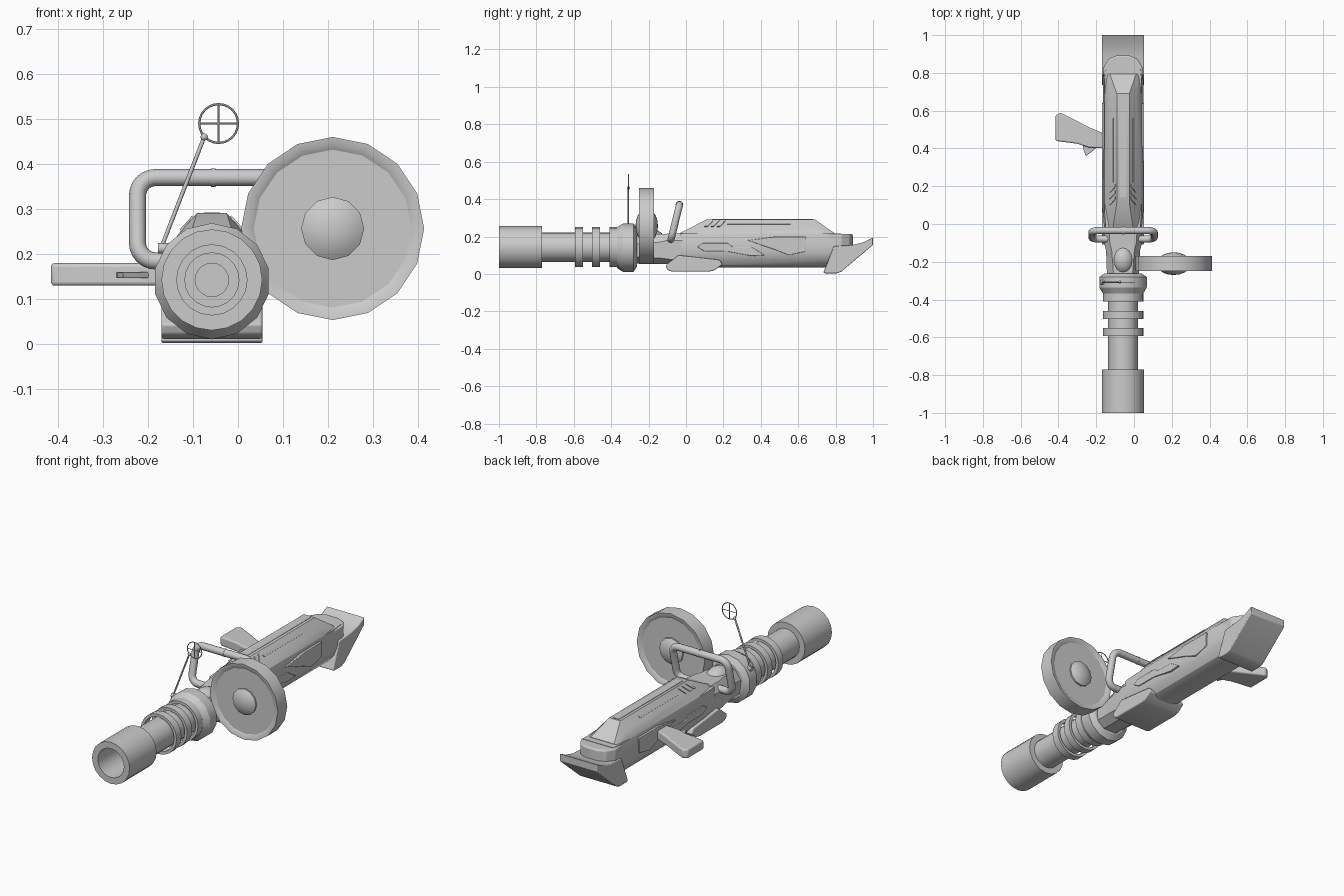
import bpy, bmesh, math
from mathutils import Vector, Matrix

if "Cube" in bpy.data.objects:
    bpy.data.objects.remove(bpy.data.objects["Cube"])

CX, CZ = -0.058, 0.143   # main axis of the launcher

metal = bpy.data.materials.new("plain grey metal")
metal.use_nodes = True
metal.diffuse_color = (0.6, 0.6, 0.6, 1)
metal.node_tree.nodes["Principled BSDF"].inputs["Base Color"].default_value = (0.6, 0.6, 0.6, 1)


def finish(name, bm, bevel=0, angle=30):
    bmesh.ops.remove_doubles(bm, verts=bm.verts, dist=1e-5)
    bmesh.ops.recalc_face_normals(bm, faces=bm.faces)
    mesh = bpy.data.meshes.new(name)
    bm.to_mesh(mesh)
    bm.free()
    mesh.materials.append(metal)
    obj = bpy.data.objects.new(name, mesh)
    bpy.context.collection.objects.link(obj)
    if bevel:
        mod = obj.modifiers.new("Bevel", "BEVEL")
        mod.width, mod.segments, mod.limit_method = bevel, 3, "ANGLE"
    bpy.ops.object.select_all(action="DESELECT")
    obj.select_set(True)
    bpy.context.view_layer.objects.active = obj
    bpy.ops.object.shade_smooth_by_angle(angle=math.radians(angle))
    return obj


def skin(bm, rings, caps=True):
    """Join equal-length rings of points into a tube."""
    loops = [[bm.verts.new(p) for p in ring] for ring in rings]
    n = len(loops[0])
    for a, b in zip(loops, loops[1:]):
        for i in range(n):
            bm.faces.new((a[i], a[(i + 1) % n], b[(i + 1) % n], b[i]))
    if caps:
        bm.faces.new(loops[0])
        bm.faces.new(loops[-1])


def revolve(name, profile, cx=CX, cz=CZ, sides=20, closed=False):
    """Turn (radius, y) points around an axis parallel to y."""
    bm = bmesh.new()
    pts = profile + profile[:1] if closed else profile
    turns = [math.tau * i / sides for i in range(sides)]
    skin(bm, [[(cx + r * math.sin(t), y, cz + r * math.cos(t)) for t in turns]
              for r, y in pts], caps=False)
    bmesh.ops.dissolve_degenerate(bm, dist=1e-6, edges=bm.edges)
    return finish(name, bm)


def loft(name, sections, bevel=0):
    """Mirrored half outlines (half width, z) placed along y."""
    bm = bmesh.new()
    skin(bm, [[(CX + w, y, z) for w, z in half] +
              [(CX - w, y, z) for w, z in reversed(half)] for y, half in sections])
    return finish(name, bm, bevel)


def prism(name, outline, lo, hi, axis, bevel=0):
    """Extrude an outline: axis x takes (y, z), axis z takes (x, y)."""
    bm = bmesh.new()
    place = (lambda p, d: (d, *p)) if axis == "x" else (lambda p, d: (*p, d))
    skin(bm, [[place(p, d) for p in outline] for d in (lo, hi)])
    return finish(name, bm, bevel)


def tube(name, points, radius, cyclic=False, sides=10):
    """Sweep a circle along a path."""
    pts = [Vector(p) for p in points]
    n, rings = len(pts), []
    for i, p in enumerate(pts):
        before = pts[i - 1] if i or cyclic else p
        after = pts[(i + 1) % n] if i < n - 1 or cyclic else p
        d = (after - before).normalized()
        u = d.cross(Vector((0, 1, 0))).normalized()
        v = d.cross(u)
        rings.append([p + radius * (u * math.cos(math.tau * k / sides) + v * math.sin(math.tau * k / sides))
                      for k in range(sides)])
    bm = bmesh.new()
    skin(bm, rings + rings[:1] if cyclic else rings, caps=not cyclic)
    return finish(name, bm, angle=50)


def ball(name, centre, size):
    bm = bmesh.new()
    bmesh.ops.create_uvsphere(bm, u_segments=16, v_segments=10, radius=1,
                              matrix=Matrix.Translation(centre) @ Matrix.Diagonal((*size, 1)))
    return finish(name, bm)


# Barrel and muzzle with a stepped bore
revolve("muzzle", [(0, -0.6), (0.037, -0.6), (0.037, -0.77), (0.078, -0.77), (0.078, -1),
                   (0.112, -1), (0.112, -0.77), (0.078, -0.77)])
revolve("barrel", [(0.06, -0.775), (0.079, -0.775), (0.079, -0.3), (0.06, -0.3)])
for i, y in enumerate((-0.593, -0.502, -0.41)):
    revolve(f"barrel_ring_{i + 1}", [(0.092, y), (0.107, y), (0.107, y + 0.042), (0.092, y + 0.042)],
            closed=True)
revolve("collar", [(0.07, -0.37), (0.108, -0.37), (0.129, -0.337), (0.129, -0.28),
                   (0.1, -0.262), (0, -0.262)], cz=0.14, sides=14)

# Receiver between collar and body
loft("receiver", [
    (-0.27, [(0.04, 0.055), (0.08, 0.09), (0.085, 0.16), (0.05, 0.21)]),
    (-0.14, [(0.04, 0.053), (0.085, 0.085), (0.09, 0.17), (0.06, 0.213)]),
    (-0.1, [(0.04, 0.053), (0.09, 0.08), (0.1, 0.18), (0.07, 0.215)]),
    (-0.02, [(0.05, 0.04), (0.095, 0.07), (0.1, 0.18), (0.075, 0.22)])])
ball("receiver_dome", (CX, -0.19, 0.185), (0.057, 0.075, 0.055))

# Main body: rounded lower half and a ridged cover
lower = [(0.045, 0.035), (0.075, 0.047), (0.096, 0.075), (0.107, 0.115), (0.107, 0.165), (0.097, 0.215)]
loft("lower_body", [(-0.03, [(w * 0.93, z) for w, z in lower]), (0.06, lower), (0.76, lower),
                    (0.83, [(w * 0.92, max(z, 0.09)) for w, z in lower])])
loft("top_cover", [
    (-0.03, [(0.095, 0.19), (0.09, 0.2), (0.075, 0.21), (0.055, 0.22)]),
    (0.11, [(0.1, 0.19), (0.097, 0.215), (0.07, 0.25), (0.033, 0.291)]),
    (0.69, [(0.1, 0.19), (0.097, 0.215), (0.07, 0.25), (0.033, 0.291)]),
    (0.795, [(0.1, 0.19), (0.096, 0.2), (0.085, 0.21), (0.07, 0.217)])])
prism("top_rail", [(CX - 0.018, 0.14), (CX + 0.018, 0.14), (CX + 0.018, 0.68), (CX - 0.018, 0.68)],
      0.288, 0.293, "z")
prism("rear_neck", [(CX + x, y) for x, y in ((-0.1, 0.76), (0.1, 0.76), (0.104, 0.83), (0.075, 0.875),
      (0.035, 0.892), (-0.035, 0.892), (-0.075, 0.875), (-0.104, 0.83))], 0.1, 0.213, "z", 0.008)

# Side panels, cover strips and vents, on both sides
front_panel = [(0.06, 0.145), (0.09, 0.165), (0.225, 0.165), (0.25, 0.145), (0.35, 0.145),
               (0.42, 0.1), (0.35, 0.096), (0.22, 0.12), (0.1, 0.12)]
rear_panel = [(0.33, 0.18), (0.475, 0.2), (0.64, 0.2), (0.64, 0.12), (0.55, 0.1),
              (0.475, 0.13), (0.4, 0.155)]
for side, s in (("left", 1), ("right", -1)):
    prism(f"front_side_panel_{side}", front_panel, CX + s * 0.09, CX + s * 0.112, "x", 0.003)
    prism(f"rear_side_panel_{side}", rear_panel, CX + s * 0.09, CX + s * 0.112, "x", 0.003)

    def on_slope(y, z, lift):
        return (CX + s * (0.07 - (z - 0.25) * 0.902 + lift), y, z + lift)
    strips = [("cover_strip", 0.22, 0.56, 0.263, 0.272, 0)]
    strips += [(f"vent_{k + 1}", 0.1 + k * 0.033, 0.115 + k * 0.033, 0.252, 0.283, 0.03) for k in range(3)]
    for label, y0, y1, z0, z1, lean in strips:
        bm = bmesh.new()
        skin(bm, [[on_slope(y, z, h) for y, z in ((y0, z0), (y1, z0), (y1 + lean, z1), (y0 + lean, z1))]
                  for h in (-0.002, 0.003)])
        finish(f"{label}_{side}", bm)

# Shoulder stock and under-body block
prism("shoulder_stock", [(0.735, 0.008), (0.745, 0.003), (0.805, 0.003), (0.83, 0.012), (1, 0.155),
                         (1, 0.195), (0.95, 0.17), (0.89, 0.155), (0.79, 0.148)],
      CX - 0.112, CX + 0.112, "x", 0.004)
prism("under_block", [(-0.11, 0.045), (-0.1, 0.022), (-0.075, 0.012), (0.12, 0.012), (0.15, 0.018),
                      (0.195, 0.05), (0.18, 0.075), (-0.04, 0.1)],
      CX - 0.112, CX + 0.112, "x", 0.006)

# Drum magazine with recessed faces and domed hubs
drum_y, drum_x, drum_z = -0.21, 0.21, 0.257
half = [(0.07, 0.03), (0.175, 0.03), (0.188, 0.038), (0.203, 0.04)]
revolve("drum_magazine", [(0, -0.24)] + [(r, drum_y - d) for r, d in half] +
        [(r, drum_y + d) for r, d in reversed(half)] + [(0, -0.18)], drum_x, drum_z, 16)
for label, s in (("front", -1), ("back", 1)):
    revolve(f"drum_hub_{label}", [(r, drum_y + s * d) for r, d in
            ((0.07, 0.025), (0.07, 0.038), (0.055, 0.048), (0.03, 0.057), (0, 0.06))],
            drum_x, drum_z, 12)

# Carry handle: rounded, leaning tube
corners = []
for cx, cz, start in ((-0.125, 0.225, 270), (-0.125, 0.33, 180), (0.125, 0.33, 90), (0.125, 0.225, 0)):
    for k in range(7):
        a = math.radians(start - 15 * k)
        corners.append((cx + 0.04 * math.cos(a), cz + 0.04 * math.sin(a)))
path = [(-0.08, 0.185)] + corners + [(0.08, 0.185)]
tube("carry_handle", [(CX + x, -0.08 + (z - 0.185) * 0.245, z) for x, z in path], 0.019, sides=12)
tube("handle_seam", [(-0.06, -0.035, 0.37), (-0.05, -0.035, 0.37)], 0.0205, sides=12)

# Ring sight on a slanted rod
sx, sy, sz, sr = -0.043, -0.308, 0.49, 0.043
tube("sight_ring", [(sx + sr * math.cos(math.tau * k / 24), sy, sz + sr * math.sin(math.tau * k / 24))
                    for k in range(24)], 0.0025, cyclic=True, sides=6)
tube("sight_cross_bar", [(sx - sr, sy, sz), (sx + sr, sy, sz)], 0.002, sides=6)
tube("sight_cross_post", [(sx, sy, sz - sr), (sx, sy, sz + sr)], 0.002, sides=6)
tube("sight_rod", [(-0.17, sy, 0.215), (-0.075, sy, 0.46)], 0.0045, sides=8)
ball("sight_joint", (-0.075, sy, 0.46), (0.008, 0.008, 0.008))
tube("sight_mount", [(-0.178, sy, 0.213), (-0.145, sy, 0.213)], 0.012, sides=10)

# Sideways pistol grip and trigger
prism("pistol_grip", [(-0.15, 0.4), (-0.15, 0.475), (-0.24, 0.513), (-0.33, 0.56), (-0.39, 0.59),
                      (-0.415, 0.575), (-0.415, 0.44), (-0.3, 0.425), (-0.24, 0.405)],
      0.13, 0.18, "z", 0.008)
prism("trigger", [(-0.19, 0.41), (-0.215, 0.39), (-0.255, 0.36), (-0.268, 0.395), (-0.27, 0.425)],
      0.147, 0.16, "z", 0.002)
